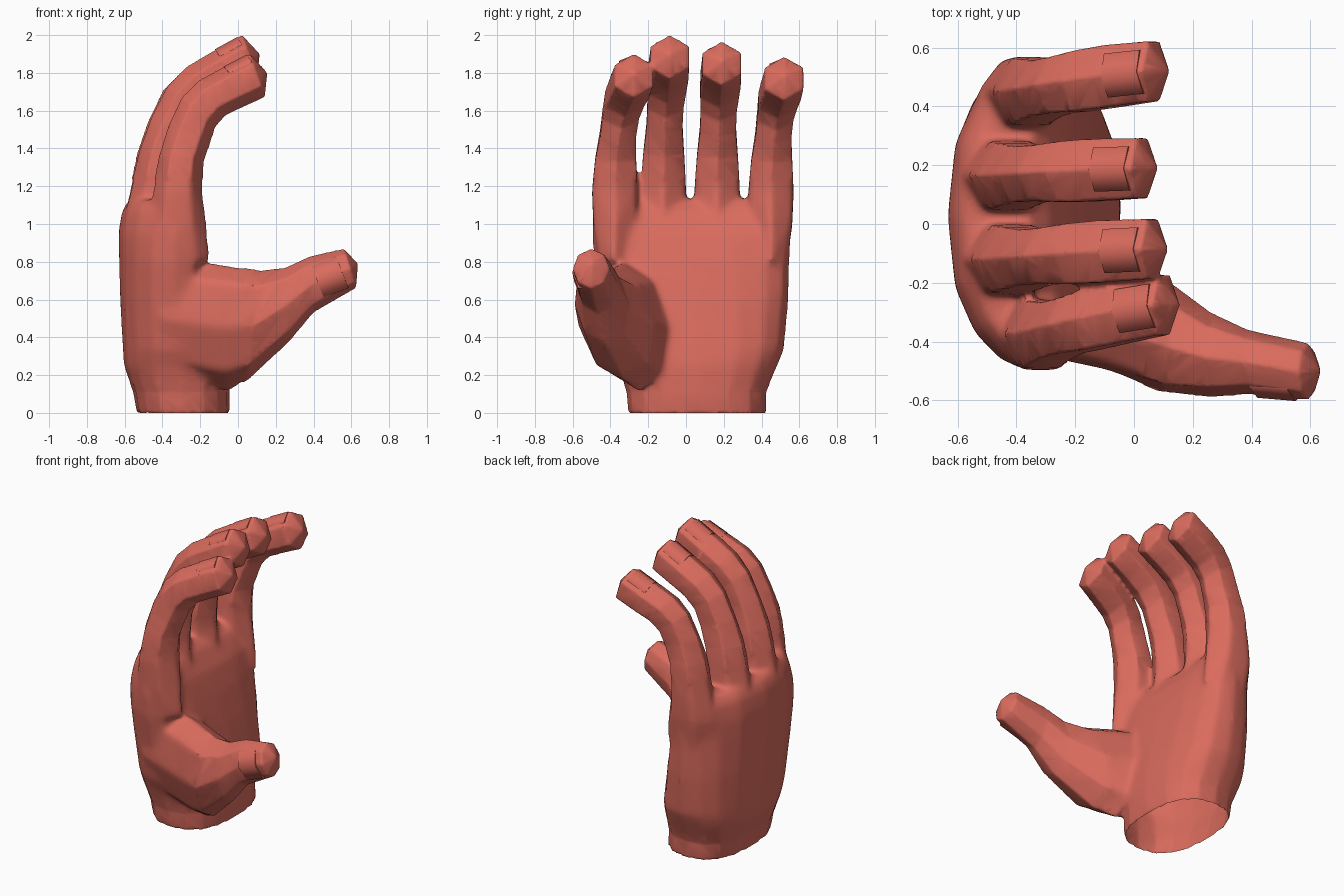
import bpy, bmesh, math
from mathutils import Vector

if "Cube" in bpy.data.objects:
    bpy.data.objects.remove(bpy.data.objects["Cube"])

skin = bpy.data.materials.new("coral skin")
skin.diffuse_color = (0.70, 0.147, 0.11, 1)
skin.use_nodes = True
skin.node_tree.nodes["Principled BSDF"].inputs["Base Color"].default_value = skin.diffuse_color


def shade(ob, angle):
    bpy.ops.object.select_all(action='DESELECT')
    ob.select_set(True)
    bpy.context.view_layer.objects.active = ob
    bpy.ops.object.shade_smooth_by_angle(angle=math.radians(angle))


def loft(name, rings, tip=None, angle=70):
    """Skin a list of rings; the end is flat, or a fan to the tip point."""
    bm = bmesh.new()
    vs = [[bm.verts.new(p) for p in r] for r in rings]
    n = len(vs[0])
    for a, b in zip(vs, vs[1:]):
        for i in range(n):
            j = (i + 1) % n
            bm.faces.new((a[i], a[j], b[j], b[i]))
    bm.faces.new(vs[0])
    if tip:
        t = bm.verts.new(tip)
        for i in range(n):
            bm.faces.new((vs[-1][i], vs[-1][(i + 1) % n], t))
    else:
        bm.faces.new(vs[-1])
    bmesh.ops.recalc_face_normals(bm, faces=bm.faces)
    me = bpy.data.meshes.new(name)
    bm.to_mesh(me)
    bm.free()
    me.materials.append(skin)
    ob = bpy.data.objects.new(name, me)
    bpy.context.collection.objects.link(ob)
    shade(ob, angle)
    return ob


def ring(back, front, y, w, n, tilt=0):
    """Oval between two (x, z) outline points, w = half width along y."""
    b, f = Vector((back[0], y - tilt, back[1])), Vector((front[0], y + tilt, front[1]))
    k = w / math.cos(math.pi / 6) if n == 6 else w
    return [(b + f) / 2 + (b - f) / 2 * math.cos(2 * math.pi * i / n)
            + Vector((0, k * math.sin(2 * math.pi * i / n), 0)) for i in range(n)]


def nail(name, centre, axis, normal, length, width, drop):
    """Thin plate bent over the ridge of a finger."""
    x = Vector(axis).normalized()
    y = Vector(normal).cross(x).normalized()
    z = x.cross(y)
    w = width / 2
    profile = [(-w, -drop), (0, 0), (w, -drop), (w, -drop - .02), (0, -.02), (-w, -drop - .02)]
    return loft(name, [[Vector(centre) + x * s * length / 2 + y * a + z * b
                        for a, b in profile] for s in (-1, 1)], angle=70)


# Palm and wrist: z, back x, front x, y range, forward bend of the edges
palm_rings = []
for z, xb, xf, y0, y1, bend in [
        (0, -.535, -.045, -.305, .425, 0), (.11, -.555, -.045, -.315, .425, 0),
        (.25, -.605, -.045, -.36, .485, .01), (.33, -.61, -.06, -.40, .52, .02),
        (.60, -.625, -.12, -.45, .545, .04), (.80, -.63, -.17, -.49, .55, .06),
        (.95, -.635, -.22, -.50, .555, .09), (1.07, -.615, -.29, -.48, .555, .11),
        (1.13, -.58, -.36, -.44, .51, .12)]:
    r = []
    for i in range(16):
        c, s = math.cos(math.pi * i / 8), math.sin(math.pi * i / 8)
        sx = math.copysign(abs(s) ** .8, s)
        sy = math.copysign(abs(c) ** .8, c)
        r.append(((xb + xf) / 2 + (xf - xb) / 2 * sx + bend * c * c,
                  (y0 + y1) / 2 + (y1 - y0) / 2 * sy, z))
    palm_rings.append(r)
hand = loft("hand", palm_rings)

# Fingers share one curled outline: back (x, z), front (x, z), half width
outline = [((-.46, .76), (-.14, .80), .08), ((-.49, .98), (-.16, 1.0), .112),
           ((-.455, 1.17), (-.185, 1.18), .120),
           ((-.42, 1.36), (-.18, 1.33), .108), ((-.37, 1.52), (-.145, 1.43), .095),
           ((-.30, 1.67), (-.12, 1.51), .095), ((-.21, 1.76), (-.07, 1.57), .103),
           ((-.10, 1.82), (.01, 1.61), .106), ((.062, 1.902), (.142, 1.67), .102)]
# name: base y, tip y, base x shift, tip x shift, tip z shift
fingers = {"index": (-.378, -.275, 0, 0, 0), "middle": (-.12, -.085, -.13, -.04, .10),
           "ring": (.165, .19, -.13, -.075, .065), "little": (.45, .52, -.045, -.035, -.015)}
parts = []
for name, (ya, yb, xa, xb, dz) in fingers.items():
    def place(p, t, part=1):
        return (p[0] + xa * part + (xb - xa * part) * t, p[1] + dz * t)
    rings = []
    for k, (b, f, w) in enumerate(outline):
        t = max(0, (k - 1) / (len(outline) - 2))
        u = max(0, (k - 2) / (len(outline) - 3)) ** 1.6
        rings.append(ring(place(b, t), place(f, t, .75), ya + (yb - ya) * u, w, 6))
    tx, tz = place((.156, 1.80), 1)
    parts.append(loft(name + "_finger", rings, (tx, yb, tz)))
    # Fingernail over the ridge near the tip
    a, b = rings[-2][0], rings[-1][0]
    axis = b - a
    up = Vector((-axis.z, 0, axis.x)).normalized()
    nail(name + "_nail", a.lerp(b, .52) + up * .002, axis, up, .135, .15, .038)

# Thumb: top (x, z), bottom (x, z), y range, sideways lean
thumb = [((-.42, .80), (-.40, .20), -.43, -.04, .04), ((-.11, .795), (-.06, .115), -.50, -.09, .05),
         ((.12, .755), (.05, .17), -.57, -.17, .05), ((.25, .77), (.27, .375), -.59, -.30, .01),
         ((.38, .83), (.40, .53), -.58, -.36, 0), ((.56, .87), (.625, .66), -.60, -.405, 0)]
parts.append(loft("thumb", [ring(t, b, (y0 + y1) / 2, (y1 - y0) / 2, 8, lean)
                            for t, b, y0, y1, lean in thumb], (.636, -.5, .79)))
nail("thumb_nail", (.485, -.597, .72), (.95, -.08, .36), (-.08, -1, 0), .14, .18, .035)

# Merge fingers and thumb into the palm
bpy.context.view_layer.objects.active = hand
for p in parts:
    mod = hand.modifiers.new("join", 'BOOLEAN')
    mod.operation, mod.solver, mod.object = 'UNION', 'EXACT', p
    bpy.ops.object.modifier_apply(modifier=mod.name)
    bpy.data.objects.remove(p)
mod = hand.modifiers.new("skin", 'REMESH')
mod.mode, mod.voxel_size = 'VOXEL', .011
bpy.ops.object.modifier_apply(modifier=mod.name)

# Soften the webs between fingers, thumb and palm
bm = bmesh.new()
bm.from_mesh(hand.data)
webs = [v for v in bm.verts if .15 < v.co.z < 1.24 and v.co.x < .03]
for _ in range(24):
    bmesh.ops.smooth_vert(bm, verts=webs, factor=.5, use_axis_x=True,
                          use_axis_y=True, use_axis_z=True)
# The wrist is open at the bottom
bm.normal_update()
cap = [f for f in bm.faces if f.calc_center_median().z < .006 and f.normal.z < -.7]
bmesh.ops.delete(bm, geom=cap, context='FACES')
bm.to_mesh(hand.data)
bm.free()

# Reduce to a light mesh
mod = hand.modifiers.new("reduce", 'DECIMATE')
mod.ratio = .12
bpy.ops.object.modifier_apply(modifier=mod.name)
shade(hand, 75)
